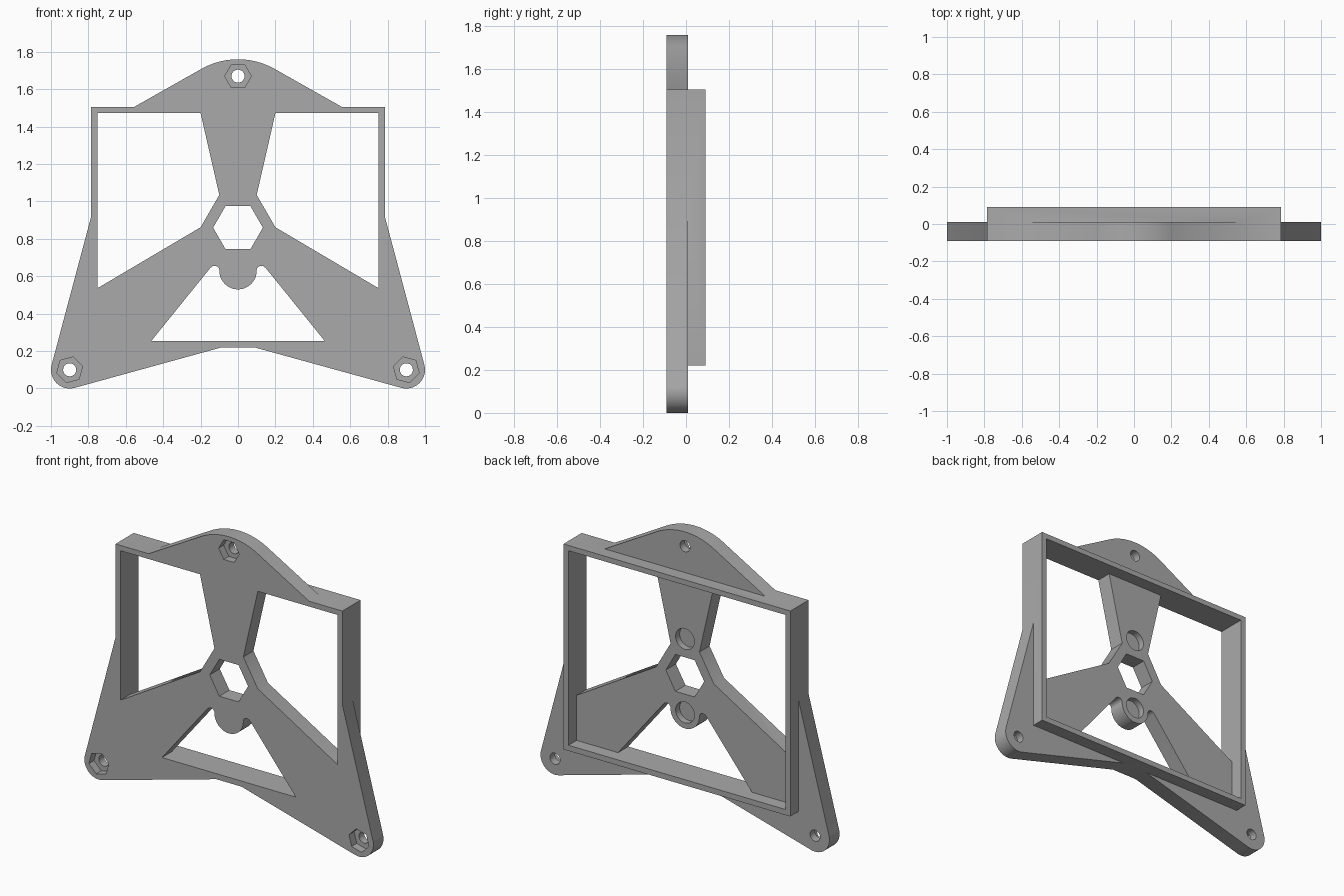
import bpy
import bmesh
from math import cos, sin, pi, radians

cube = bpy.data.objects.get("Cube")
if cube:
    bpy.data.objects.remove(cube, do_unlink=True)

FRONT, MID, BACK = -0.09, 0.01, 0.09

grey = bpy.data.materials.new("plain_grey")
grey.use_nodes = True
grey.diffuse_color = (0.4, 0.4, 0.4, 1)
grey.node_tree.nodes["Principled BSDF"].inputs["Base Color"].default_value = (0.4, 0.4, 0.4, 1)


def arc(cx, cz, r, start, end, n):
    """Points on an arc, angles in degrees."""
    angles = [radians(start + (end - start) * i / n) for i in range(n + 1)]
    return [(cx + r * cos(a), cz + r * sin(a)) for a in angles]


def ring(cx, cz, r, sides, turn=0):
    return arc(cx, cz, r, turn, turn + 360, sides)[:-1]


def mirrored(half):
    """Close a right-hand half profile with its left-hand copy."""
    return half + [(-x, z) for x, z in reversed(half) if abs(x) > 1e-5]


def flip(pts):
    return [(-x, z) for x, z in pts]


def rect(x, z0, z1):
    return [(-x, z0), (x, z0), (x, z1), (-x, z1)]


def prism(name, pts, y0, y1):
    """Extrude an x-z profile from y0 to y1."""
    bm = bmesh.new()
    face = bm.faces.new([bm.verts.new((x, y0, z)) for x, z in pts])
    new = bmesh.ops.extrude_face_region(bm, geom=[face])["geom"]
    verts = [g for g in new if isinstance(g, bmesh.types.BMVert)]
    bmesh.ops.translate(bm, verts=verts, vec=(0, y1 - y0, 0))
    bmesh.ops.recalc_face_normals(bm, faces=bm.faces)
    mesh = bpy.data.meshes.new(name)
    bm.to_mesh(mesh)
    bm.free()
    mesh.materials.append(grey)
    obj = bpy.data.objects.new(name, mesh)
    bpy.context.collection.objects.link(obj)
    return obj


# Three-cornered mounting plate, outline without openings
outline = (arc(0, 1.36, 0.4, 90, 60, 10)
           + [(0.565, 1.5), (0.7, 1.4), (0.785, 0.92)]
           + arc(0.9, 0.1, 0.1, 14, -105, 16)
           + [(0.08, 0.222)])
body = prism("mounting_bracket", mirrored(outline), FRONT, MID)

tools = []


def add_tool(name, pts, y0, y1, operation="DIFFERENCE"):
    tools.append((prism(name, pts, y0, y1), operation))


# Rectangular frame, opened from the back
add_tool("frame", rect(0.785, 0.22, 1.505), FRONT, BACK, "UNION")
add_tool("frame_pocket", rect(0.75, 0.255, 1.472), MID, 0.2)

# Two upper side windows
window = [(0.2, 1.472), (0.1, 1.035), (0.2, 0.862), (0.75, 0.537), (0.75, 1.472)]
add_tool("left_window", window, -0.2, 0.2)
add_tool("right_window", flip(window), -0.2, 0.2)

# Lower window, notched around the round lug
lower = [(0.463, 0.255), (0.15, 0.642)] + arc(0.125, 0.63, 0.026, 40, 170, 6)
lower += arc(0, 0.63, 0.1, 0, -90, 12)
add_tool("lower_window", mirrored(lower), -0.2, 0.2)

# Central hexagon opening
add_tool("centre_hex", ring(0, 0.86, 0.133, 6), -0.2, 0.2)

# Bolt holes with nut pockets in the front
for side, x, z, turn in (("top", 0, 1.67, 0), ("left", 0.9, 0.1, -15), ("right", -0.9, 0.1, 15)):
    add_tool(side + "_bolt_hole", ring(x, z, 0.035, 24), -0.2, 0.2)
    add_tool(side + "_nut_pocket", ring(x, z, 0.071, 6, turn), -0.2, -0.04)

# Round magnet pockets in the back of the hub
for side, z in (("upper", 1.09), ("lower", 0.63)):
    add_tool(side + "_round_pocket", ring(0, z, 0.065, 32), -0.03, 0.2)

for tool, operation in tools:
    tool.hide_render = True
    mod = body.modifiers.new(tool.name, "BOOLEAN")
    mod.operation = operation
    mod.solver = "EXACT"
    mod.object = tool

# Bake the cuts and drop the helpers
graph = bpy.context.evaluated_depsgraph_get()
result = bpy.data.meshes.new_from_object(body.evaluated_get(graph))
body.modifiers.clear()
body.data = result
for tool, _ in tools:
    bpy.data.objects.remove(tool, do_unlink=True)
result.materials.clear()
result.materials.append(grey)
for poly in result.polygons:
    poly.material_index = 0

bpy.ops.object.select_all(action="DESELECT")
body.select_set(True)
bpy.context.view_layer.objects.active = body
bpy.ops.object.shade_smooth_by_angle(angle=radians(30))
